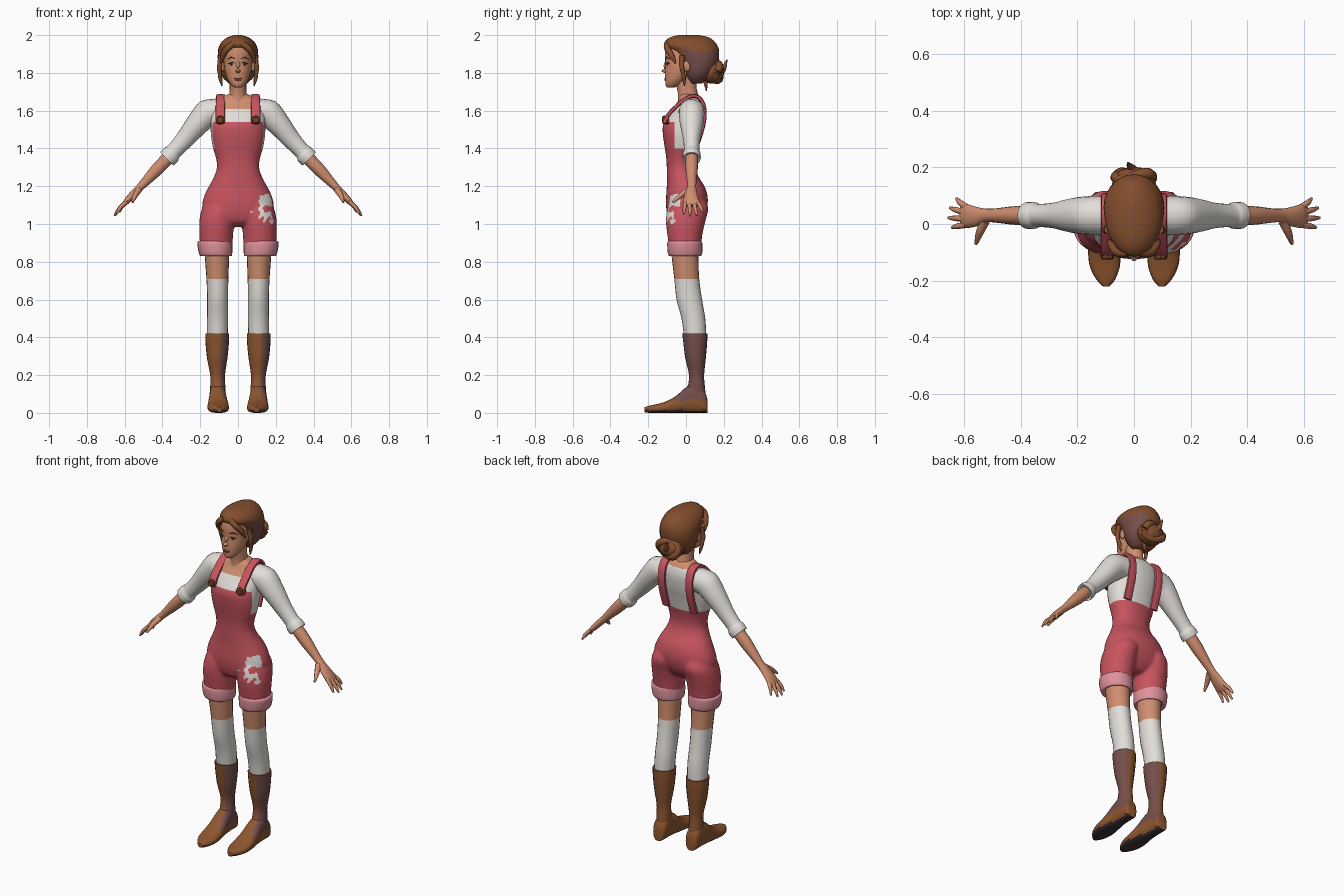
import bpy, bmesh, math
from mathutils import Vector as V

def material(name, r, g, b):
    m = bpy.data.materials.new(name)
    lin = lambda c: ((c / 255 + 0.055) / 1.055) ** 2.4
    m.diffuse_color = (lin(r), lin(g), lin(b), 1)
    return m

RED = material("red_cloth", 200, 84, 95)
PINK = material("pink_cuff", 222, 146, 155)
WHITE = material("white_cloth", 226, 222, 216)
SKIN = material("skin", 208, 142, 110)
HAIR = material("hair_brown", 132, 78, 46)
BOOT = material("boot_leather", 142, 86, 48)
PLUM = material("plum_brown", 116, 78, 74)
BUCKLE = material("buckle_brown", 120, 66, 36)
DARK = material("dark_sole_and_eye", 62, 48, 52)
LIP = material("lip", 176, 92, 82)

# ---- ring makers: each ring is (centre, half axis, half axis)
def zr(z, cx, rx, y0, y1):
    return V((cx, (y0 + y1) / 2, z)), V((rx, 0, 0)), V((0, (y1 - y0) / 2, 0))

def yr(y, cx, rx, z0, z1):
    return V((cx, y, (z0 + z1) / 2)), V((rx, 0, 0)), V((0, 0, (z1 - z0) / 2))

def ar(x, z, ru, ry, cy=0.03, ang=45):
    a = math.radians(ang)
    return V((x, cy, z)), V((math.cos(a), 0, math.sin(a))) * ru, V((0, ry, 0))

def tube(points, radii):
    pts, out = [V(p) for p in points], []
    for i, (p, r) in enumerate(zip(pts, radii)):
        q = (pts[min(i + 1, len(pts) - 1)] - pts[max(i - 1, 0)]).to_track_quat('Z', 'Y')
        out.append((p, q @ V((r, 0, 0)), q @ V((0, r, 0))))
    return out

def loft(bm, R, n=20, sub=3, p=1.0):
    def cat(a, b, c, d, t):
        return 0.5 * (2 * b + (c - a) * t + (2 * a - 5 * b + 4 * c - d) * t * t
                      + (3 * b - a - 3 * c + d) * t ** 3)
    fine = []
    for i in range(len(R) - 1):
        q = [R[max(i - 1, 0)], R[i], R[i + 1], R[min(i + 2, len(R) - 1)]]
        for s in range(sub):
            fine.append([cat(q[0][k], q[1][k], q[2][k], q[3][k], s / sub) for k in range(3)])
    fine.append(R[-1])
    sp = lambda v: math.copysign(abs(v) ** p, v)
    ang = [2 * math.pi * k / n for k in range(n)]
    loops = [[bm.verts.new(c + u * sp(math.cos(a)) + w * sp(math.sin(a))) for a in ang] for c, u, w in fine]
    for a, b in zip(loops, loops[1:]):
        for k in range(n):
            bm.faces.new((a[k], a[(k + 1) % n], b[(k + 1) % n], b[k]))
    bm.faces.new(loops[0])
    bm.faces.new(loops[-1])

def ball(bm, c, r, seg=16):
    for v in bmesh.ops.create_uvsphere(bm, u_segments=seg, v_segments=seg // 2 + 2, radius=1)['verts']:
        v.co = V((v.co.x * r[0] + c[0], v.co.y * r[1] + c[1], v.co.z * r[2] + c[2]))

def finish(name, bm, mats, rule=None, cuts=(), mirror=False, angle=50, fuse=0):
    bmesh.ops.recalc_face_normals(bm, faces=bm.faces[:])
    me = bpy.data.meshes.new(name)
    ob = bpy.data.objects.new(name, me)
    bpy.context.collection.objects.link(ob)
    if fuse:  # melt overlapping lofts into one soft skin
        bm.to_mesh(me)
        md = ob.modifiers.new("fuse", 'REMESH')
        md.mode, md.voxel_size = 'VOXEL', fuse
        sm = ob.modifiers.new("soften", 'SMOOTH')
        sm.factor, sm.iterations = 0.5, 8
        bm.clear()
        bm.from_object(ob, bpy.context.evaluated_depsgraph_get())
        ob.modifiers.clear()
    for co, no in cuts:
        bmesh.ops.bisect_plane(bm, geom=bm.verts[:] + bm.edges[:] + bm.faces[:], plane_co=co, plane_no=no)
    bm.normal_update()
    for f in bm.faces:
        f.material_index = mats.index(rule(f.calc_center_median(), f.normal)) if rule else 0
    bm.to_mesh(me)
    bm.free()
    for m in mats:
        me.materials.append(m)
    if mirror:
        ob.modifiers.new("mirror", 'MIRROR').use_mirror_merge = False
    bpy.ops.object.select_all(action='DESELECT')
    ob.select_set(True)
    bpy.context.view_layer.objects.active = ob
    bpy.ops.object.shade_smooth_by_angle(angle=math.radians(angle))

def part(name, rings, mats, n=20, sub=3, p=1.0, **kw):
    bm = bmesh.new()
    loft(bm, rings, n, sub, p)
    finish(name, bm, mats, **kw)

# ---- torso and shorts: overalls, shirt, neckline and a worn patch on one thigh
def cloth(c):
    near = lambda x, z, r: math.hypot(c.x - x, c.z - z) < r
    low = 1.095 if c.y > -0.065 else 1.03 + 0.012 * math.sin(c.x * 160)
    main = c.x > 0.112 + 0.005 * math.sin(c.z * 150) and low < c.z < 1.155 + (c.x - .14) * .25
    dots = near(.178, 1.015, .012) or near(.14, 1.018, .008) or near(.072, 1.065, .007)
    return WHITE if c.y < -0.03 and (dots or main and not near(.152, 1.08, .019)) else RED

def torso_rule(c, n):
    if abs(c.x) < 0.085 and (c.z > 1.66 or (c.z > 1.61 and c.y < 0.03)):
        return SKIN
    return cloth(c) if c.z < 1.40 or (c.z < 1.54 and c.y < -0.06) else WHITE

T = [(.985, .05, -.05, .05), (1.01, .12, -.085, .075), (1.05, .175, -.1, .1), (1.1, .19, -.106, .114),
     (1.15, .178, -.105, .114), (1.2, .154, -.102, .098), (1.25, .127, -.102, .067), (1.3, .112, -.102, .05),
     (1.35, .117, -.105, .052), (1.4, .132, -.112, .062), (1.47, .144, -.122, .077), (1.53, .145, -.12, .092),
     (1.6, .146, -.075, .099), (1.64, .13, -.048, .093), (1.67, .085, -.036, .08), (1.69, .05, -.03, .06)]
bm = bmesh.new()
loft(bm, [zr(z, 0, rx, a, b) for z, rx, a, b in T], n=36, sub=4, p=0.92)
for s in (1, -1):
    loft(bm, [zr(1.16, s * .085, .06, -.06, .08), zr(1.09, s * .1, .088, -.096, .118), zr(1.02, s * .112, .092, -.106, .104),
              zr(.95, s * .115, .09, -.1, .088), zr(.87, s * .116, .084, -.088, .078)], n=36)
finish("overalls_and_shirt", bm, [RED, WHITE, SKIN], rule=torso_rule, fuse=.0075,
       cuts=[((0, 0, z), (0, 0, 1)) for z in (1.4, 1.54, 1.61)]
       + [((0, -.06, 0), (0, 1, 0)), ((.085, 0, 0), (1, 0, 0)), ((-.085, 0, 0), (1, 0, 0))])
part("neck", [zr(1.63, 0, .06, -.045, .075), zr(1.68, 0, .047, -.042, .065), zr(1.73, 0, .044, -.05, .055),
              zr(1.79, 0, .046, -.06, .06)], [SKIN])
part("shorts_cuff", [zr(.91, .12, .078, -.085, .075), zr(.906, .123, .091, -.098, .085), zr(.875, .121, .092, -.099, .087),
                     zr(.84, .118, .087, -.095, .085), zr(.83, .115, .08, -.085, .075),
                     zr(.845, .112, .06, -.07, .06)], [PINK], n=24, mirror=True)

# ---- legs: bare thigh above, sock below
part("leg", [zr(.9, .112, .066, -.08, .068), zr(.82, .111, .064, -.075, .066), zr(.71, .109, .058, -.062, .07),
             zr(.6, .108, .055, -.05, .085), zr(.5, .108, .056, -.024, .102), zr(.4, .11, .055, -.01, .108)],
     [SKIN, WHITE], cuts=[((0, 0, .71), (0, 0, 1))], rule=lambda c, n: SKIN if c.z > .71 else WHITE, mirror=True)

# ---- boots: shaft lofted upward, foot lofted forward, two-tone leather and dark sole
def boot_rule(c, n):
    if c.z < .015:
        return DARK
    return PLUM if n.x > .3 and c.z > .06 and c.y > -.08 else BOOT

for s, side in ((1, "left"), (-1, "right")):
    bm = bmesh.new()
    loft(bm, [zr(z, s * cx, rx, a, b) for z, cx, rx, a, b in (
        (.42, .11, .063, -.02, .114), (.37, .11, .062, -.014, .112), (.29, .11, .054, -.004, .105),
        (.2, .108, .039, .016, .096), (.14, .107, .04, .008, .1), (.08, .107, .042, -.02, .106))])
    loft(bm, [yr(y, s * cx, rx, a, b) for y, cx, rx, a, b in (
        (.113, .108, .027, 0, .07), (.1, .108, .038, 0, .11), (.05, .108, .043, 0, .15),
        (0, .107, .046, 0, .135), (-.05, .106, .052, 0, .092), (-.1, .105, .057, 0, .063),
        (-.15, .103, .053, 0, .047), (-.195, .1, .034, 0, .038), (-.22, .098, .012, .004, .03))], p=0.75)
    finish(side + "_boot", bm, [BOOT, PLUM, DARK], rule=boot_rule)

# ---- sleeves and bare arms
part("sleeve", [ar(.1, 1.595, .07, .07, ang=80), ar(.162, 1.585, .074, .068, ang=60), ar(.215, 1.53, .062, .062),
                ar(.285, 1.445, .049, .045), ar(.338, 1.387, .043, .041), ar(.352, 1.37, .05, .047),
                ar(.377, 1.345, .049, .047), ar(.372, 1.35, .034, .033)], [WHITE], mirror=True)
bm = bmesh.new()
loft(bm, [ar(.34, 1.38, .034, .033), ar(.42, 1.298, .034, .033), ar(.48, 1.235, .026, .026), ar(.52, 1.193, .02, .024),
          ar(.555, 1.158, .019, .034, .026), ar(.59, 1.12, .016, .042, .028), ar(.61, 1.097, .009, .037, .03)], n=16)
for y0, tip in ((-.003, (.643, -.012, 1.052)), (.018, (.655, .022, 1.043)),
                (.04, (.65, .057, 1.045)), (.06, (.627, .09, 1.062))):
    base = V((.592, y0, 1.117))
    loft(bm, tube([base, base.lerp(V(tip), .55) + V((.004, 0, .004)), tip], [.011, .01, .005]), n=8)
loft(bm, tube([(.525, .012, 1.18), (.545, -.03, 1.15), (.558, -.07, 1.115)], [.017, .014, .006]), n=8)
finish("arm", bm, [SKIN], mirror=True)

# ---- shoulder straps with buckles
path = [(.094, -.117, 1.535), (.094, -.094, 1.578), (.094, -.052, 1.622), (.092, -.015, 1.656), (.092, .035, 1.678),
        (.092, .075, 1.664), (.092, .098, 1.61), (.092, .092, 1.52), (.092, .054, 1.40)]
strap = []
for i, q in enumerate(path):
    d = V(path[min(i + 1, 8)]) - V(path[max(i - 1, 0)])
    strap.append((V(q), V((.024, 0, 0)), V((0, -d.z, d.y)).normalized() * .01))
part("strap", strap, [RED], n=12, p=0.6, mirror=True)
part("buckle", [yr(-.09, .094, .024, 1.525, 1.577), yr(-.121, .094, .023, 1.53, 1.573),
                yr(-.126, .094, .017, 1.537, 1.567)], [BUCKLE], n=8, sub=1, mirror=True, angle=30)

# ---- head with nose and ears
bm = bmesh.new()
H = [(1.722, .018, -.098, -.06), (1.735, .034, -.108, -.03), (1.76, .052, -.11, .0), (1.8, .067, -.112, .05),
     (1.85, .075, -.109, .08), (1.9, .078, -.112, .1), (1.95, .07, -.1, .1), (1.98, .04, -.06, .06)]
loft(bm, [zr(z, 0, rx, a, b) for z, rx, a, b in H], n=28)
loft(bm, tube([(0, -.1, 1.865), (0, -.11, 1.835), (0, -.118, 1.813), (0, -.104, 1.803)], [.008, .01, .013, .008]), n=10)
for s in (1, -1):
    ball(bm, (s * .083, .005, 1.835), (.013, .021, .03), 12)
finish("head", bm, [SKIN])

# ---- face details
bm = bmesh.new()
ball(bm, (.034, -.0985, 1.846), (.0085, .004, .0065), 12)
loft(bm, tube([(.018, -.105, 1.852), (.035, -.1, 1.855), (.052, -.088, 1.848)], [.002, .003, .002]), n=6)
finish("eye", bm, [DARK], mirror=True)
part("brow", tube([(.016, -.108, 1.876), (.036, -.101, 1.882), (.056, -.086, 1.873)], [.003, .004, .002]), [HAIR],
     n=6, mirror=True)
bm = bmesh.new()
ball(bm, (0, -.109, 1.77), (.022, .005, .004), 12)
ball(bm, (0, -.109, 1.763), (.017, .006, .005), 12)
finish("lips", bm, [LIP])

# ---- hair: two-tone cap, bun with wrapped lock, loose strands
C = [(1.745, .05, .02, .085), (1.78, .085, -.005, .13), (1.82, .1, -.025, .158), (1.87, .107, -.05, .174),
     (1.915, .106, -.08, .175), (1.94, .1, -.112, .168), (1.965, .086, -.112, .152), (1.988, .056, -.085, .122),
     (2.0, .018, -.04, .07)]
part("hair_cap", [zr(z, 0, rx, a, b) for z, rx, a, b in C], [HAIR, PLUM], n=28,
     rule=lambda c, n: PLUM if n.x > .45 and n.z < .15 and c.y > 0 else HAIR)
bm = bmesh.new()
ball(bm, (0, .138, 1.805), (.078, .064, .062), 20)
turns = [k * math.pi / 5 for k in range(11)]
loft(bm, tube([(.062 * math.cos(a), .165 + .012 * math.sin(2 * a), 1.805 + .042 * math.sin(a)) for a in turns],
              [.022] * 11), n=10)
loft(bm, tube([(.02, .17, 1.79), (-.01, .198, 1.82), (-.022, .217, 1.87)], [.02, .015, .003]), n=8)
loft(bm, tube([(.01, .1, 1.78), (.015, .105, 1.74), (.01, .108, 1.705)], [.018, .01, .003]), n=8)
finish("hair_bun", bm, [HAIR])
bm = bmesh.new()
loft(bm, tube([(.02, -.1, 1.955), (.055, -.1, 1.93), (.08, -.075, 1.89), (.088, -.055, 1.85)], [.016, .017, .014, .004]), n=8)
loft(bm, tube([(.09, -.02, 1.89), (.099, -.022, 1.83), (.095, -.012, 1.78), (.085, -.008, 1.73)], [.016, .013, .011, .003]), n=8)
finish("hair_strand", bm, [HAIR], mirror=True)
